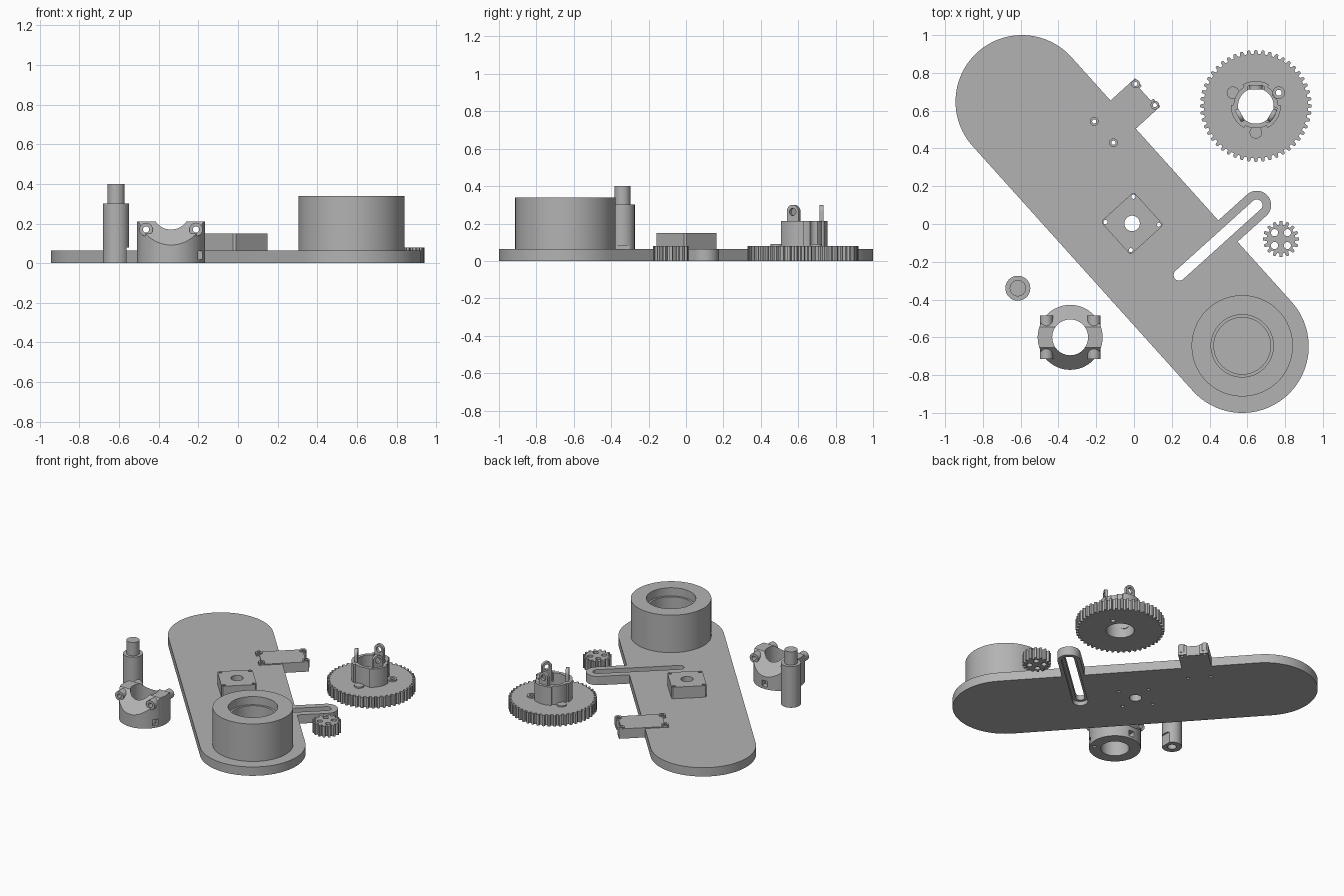
import bpy, bmesh
from math import sin, cos, pi, radians, atan2
from mathutils import Matrix

if "Cube" in bpy.data.objects:
    bpy.data.objects.remove(bpy.data.objects["Cube"], do_unlink=True)

grey = bpy.data.materials.new("machined grey")
grey.use_nodes = True
grey.diffuse_color = (0.45, 0.45, 0.45, 1)
grey.node_tree.nodes["Principled BSDF"].inputs["Base Color"].default_value = (0.45, 0.45, 0.45, 1)

# Profile in (y, z) extruded along x, and profile in (z, x) extruded along y
ALONG_X = Matrix(((0, 0, 1), (1, 0, 0), (0, 1, 0))).to_4x4()
ALONG_Y = Matrix(((0, 1, 0), (0, 0, 1), (1, 0, 0))).to_4x4()
parts = []


def at(x, y, angle=0):
    return Matrix.Translation((x, y, 0)) @ Matrix.Rotation(radians(angle), 4, 'Z')


def circle(x, y, r, n=48):
    return [(x + r * cos(2 * pi * i / n), y + r * sin(2 * pi * i / n)) for i in range(n)]


def stadium(a, b, r, n=24):
    t = atan2(b[1] - a[1], b[0] - a[0])
    pts = []
    for (x, y), s in ((b, t - pi / 2), (a, t + pi / 2)):
        pts += [(x + r * cos(s + pi * i / n), y + r * sin(s + pi * i / n)) for i in range(n + 1)]
    return pts


def rect(w, h, x=0, y=0):
    return [(x - w, y - h), (x + w, y - h), (x + w, y + h), (x - w, y + h)]


def gear_outline(teeth, root, tip):
    pts, step = [], 2 * pi / teeth
    for i in range(teeth):
        for f, r in ((-.32, root), (-.2, tip * .99), (-.08, tip), (.08, tip), (.2, tip * .99), (.32, root)):
            pts.append((r * cos((i + f) * step), r * sin((i + f) * step)))
    return pts


def arc_wall(r0, r1, a0, a1, n=12):
    angles = [radians(a0 + (a1 - a0) * i / n) for i in range(n + 1)]
    return [(r1 * cos(a), r1 * sin(a)) for a in angles] + [(r0 * cos(a), r0 * sin(a)) for a in reversed(angles)]


def solid(name, pts, z0, z1, matrix=Matrix(), keep=True):
    bm = bmesh.new()
    face = bm.faces.new([bm.verts.new((x, y, z0)) for x, y in pts])
    top = bmesh.ops.extrude_face_region(bm, geom=[face])
    verts = [v for v in top["geom"] if isinstance(v, bmesh.types.BMVert)]
    bmesh.ops.translate(bm, verts=verts, vec=(0, 0, z1 - z0))
    bm.transform(matrix)
    bmesh.ops.recalc_face_normals(bm, faces=bm.faces)
    mesh = bpy.data.meshes.new(name)
    bm.to_mesh(mesh)
    bm.free()
    mesh.materials.append(grey)
    ob = bpy.data.objects.new(name, mesh)
    bpy.context.collection.objects.link(ob)
    if keep:
        parts.append(ob)
    return ob


def combine(ob, pts, z0, z1, matrix=Matrix(), op='DIFFERENCE'):
    tool = solid("tool", pts, z0, z1, matrix, keep=False)
    mod = ob.modifiers.new("bool", 'BOOLEAN')
    mod.operation, mod.solver, mod.object = op, 'EXACT', tool
    bpy.context.view_layer.update()
    mesh = bpy.data.meshes.new_from_object(ob.evaluated_get(bpy.context.evaluated_depsgraph_get()))
    ob.modifiers.clear()
    ob.data = mesh
    bpy.data.objects.remove(tool, do_unlink=True)


TILT = 42.2
CORNERS = [(a, b) for a in (-1, 1) for b in (-1, 1)]

# Base plate with slotted arm and servo bracket
plate = solid("base_plate", stadium((-.593, .648), (.573, -.648), .352, 48), 0, .065)
combine(plate, stadium((.3, -.215), (.65, .1), .076), 0, .065, op='UNION')
bracket = at(-.05, .586, TILT)
outline = [(-.17, -.1), (.165, -.1), (.165, -.045), (.148, -.045), (.148, .045), (.165, .045),
           (.165, .1), (-.17, .1), (-.17, .045), (-.148, .045), (-.148, -.045), (-.17, -.045)]
combine(plate, outline, 0, .072, bracket, 'UNION')
for a, b in CORNERS:
    combine(plate, circle(a * .148, b * .076, .023, 20), .02, .08, bracket, 'UNION')
for a, b in CORNERS:
    combine(plate, circle(a * .148, b * .076, .011, 16), -.1, .2, bracket)
combine(plate, stadium((.24, -.27), (.65, .1), .03), -.1, .2)
combine(plate, stadium((.24, -.27), (.65, .1), .05), -.1, .03)

# Square mount on the plate, drilled through both
centre = at(-.01, .003, TILT)
w, c = .118, .108
mount = solid("square_mount", [(-w, -c), (-c, -w), (c, -w), (w, -c), (w, c), (c, w), (-c, w), (-w, c)],
              .065, .15, centre)
for ob in (plate, mount):
    combine(ob, circle(0, 0, .041), -.1, .3, centre)
    for a, b in CORNERS:
        combine(ob, circle(a * .1, b * .1, .011, 16), -.1, .3, centre)

# Bearing cup with stepped bore, cable door and side slot
spot = (.573, -.645)
cup = solid("bearing_cup", circle(0, 0, .268, 96), .065, .34, at(*spot))
combine(cup, circle(0, 0, .165, 64), .28, .5, at(*spot))
combine(cup, circle(0, 0, .15, 64), .075, .5, at(*spot))
combine(cup, rect(.1, .04, .25), .05, .155, at(*spot, 132))
combine(cup, rect(.1, .022, .25), .11, .21, at(*spot, 99))

# Large gear
hub_spot = (.645, .625)
gear = solid("large_gear", gear_outline(48, .276, .296), 0, .08, at(*hub_spot))
combine(gear, circle(0, 0, .094), -.1, .2, at(*hub_spot))
hub = solid("gear_hub", circle(0, 0, .118, 64), .08, .214, at(*hub_spot))
combine(hub, circle(0, 0, .094), 0, .3, at(*hub_spot))
for i, angle in enumerate((30, 150, 270)):
    spoke = at(*hub_spot, angle)
    boss = solid("screw_boss_%d" % i, circle(.14, 0, .033, 24), .07, .09, spoke)
    combine(hub, circle(.14, 0, .034, 24), 0, .3, spoke)
    for ob in (gear, boss):
        combine(ob, circle(.14, 0, .016, 16), -.1, .2, spoke)

# Hub clips with pin eyes
for i, angle in enumerate((90, 210, 330)):
    clip = at(*hub_spot, angle)
    solid("hub_wall_%d" % i, arc_wall(.112, .132, -32, 32), .08, .214, clip)
    combine(hub, rect(.05, .045, .1), .15, .3, clip)
    tab = solid("hub_tab_%d" % i, stadium((0, .1), (0, .264), .036), .088, .11, clip @ ALONG_X)
    combine(tab, circle(0, .262, .02, 20), 0, .2, clip @ ALONG_X)

# Pinion
pinion_at = at(.778, -.08)
pinion = solid("pinion", gear_outline(16, .076, .096), 0, .08, pinion_at)
for a, b in CORNERS:
    combine(pinion, circle(a * .034, b * .034, .019, 20), -.1, .2, pinion_at)

# Stepped shaft with a flat and a bore at the foot
shaft_at = at(-.615, -.34)
shaft = solid("shaft", circle(0, 0, .066), 0, .302, shaft_at)
solid("shaft_tip", circle(0, 0, .043), .3, .4, shaft_at)
combine(shaft, rect(.03, .1, .083), -.1, .08, shaft_at)
combine(shaft, circle(0, 0, .03, 32), -.1, .15, shaft_at)

# Saddle ring: sloped front and back, groove across, four screw eyes
ring_at = at(-.338, -.6)
ring = solid("saddle_ring", circle(0, 0, .172, 64), 0, .21, ring_at)
for s in (-1, 1):
    combine(ring, [(s * .055, .21), (s * .2, .063), (s * .2, .3), (s * .055, .3)], -.3, .3, ring_at @ ALONG_X)
for a, b in CORNERS:
    lo, hi = sorted((b * .052, b * .115))
    combine(ring, circle(.17, a * .126, .034, 24), lo, hi, ring_at @ ALONG_Y, 'UNION')
combine(ring, circle(0, 0, .095), -.1, .4, ring_at)
combine(ring, circle(0, .21, .05, 32), -.3, .3, ring_at @ ALONG_X)
for s in (-1, 1):
    combine(ring, circle(.17, s * .126, .016, 16), -.3, .3, ring_at @ ALONG_Y)
for angle in (90, 210, 330):
    combine(ring, rect(.03, .022, .16), .018, .06, ring_at @ at(0, 0, angle))
    combine(ring, circle(.14, 0, .013, 16), -.1, .04, ring_at @ at(0, 0, angle))

# Smooth curved walls, keep edges crisp
bpy.ops.object.select_all(action='DESELECT')
for ob in parts:
    ob.select_set(True)
bpy.context.view_layer.objects.active = plate
bpy.ops.object.shade_smooth_by_angle(angle=radians(25))
